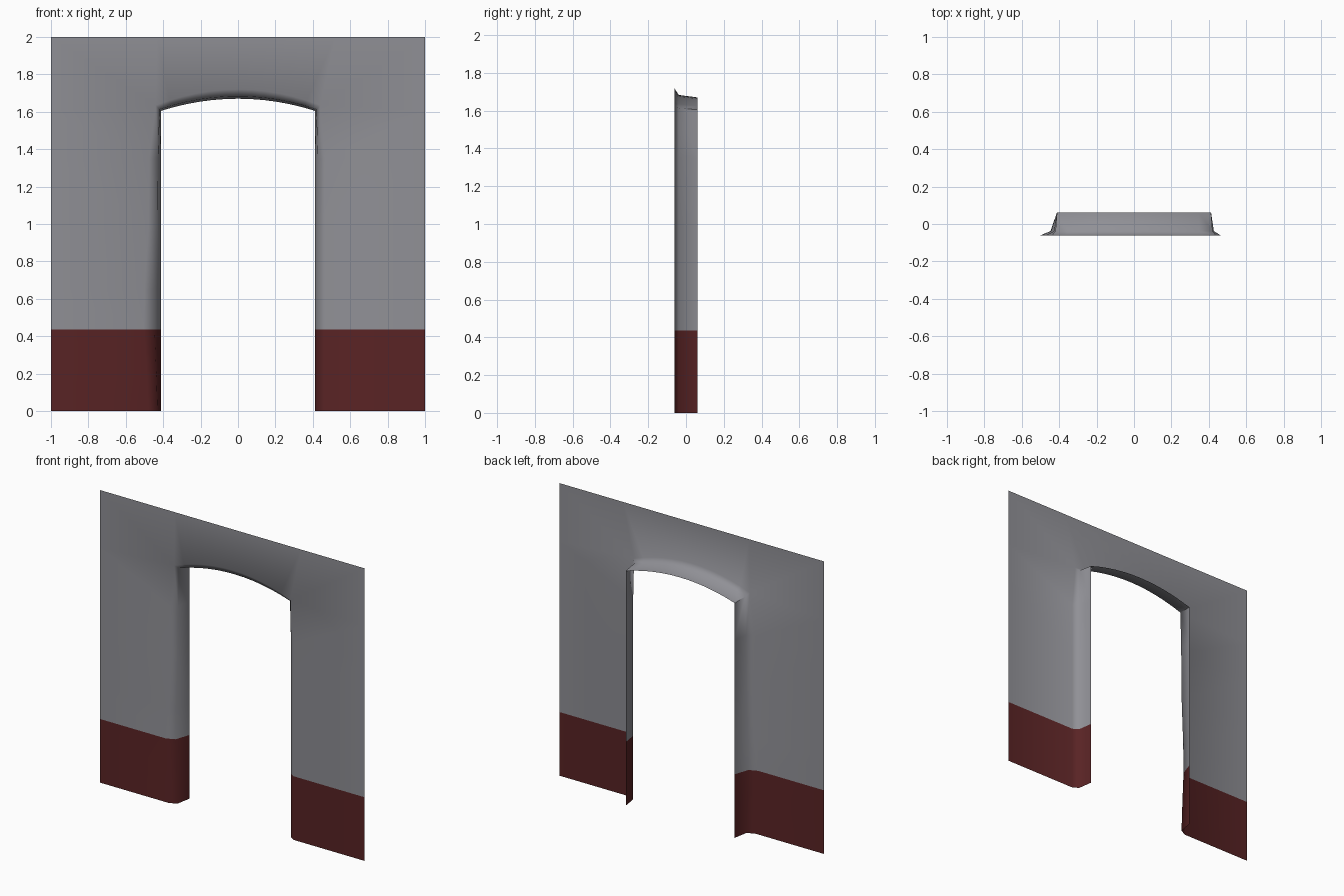
import bpy, bmesh, math

if "Cube" in bpy.data.objects:
    bpy.data.objects.remove(bpy.data.objects["Cube"])

BACK, MID, FRONT = 0.062, -0.038, -0.062
BAND = 0.435      # top of the painted lower band
SPRING = 1.605    # where the arch starts
ARCH_STEPS = 12


def material(name, rgb):
    m = bpy.data.materials.new(name)
    m.diffuse_color = (*rgb, 1.0)
    m.use_nodes = True
    m.node_tree.nodes["Principled BSDF"].inputs["Base Color"].default_value = m.diffuse_color
    return m


def jamb_columns(side):
    """Rows of (back, mid, front, outer) points up one side of the opening."""
    rows = []
    for z in (0.0, 0.2, BAND, 0.65, 1.0, 1.35, SPRING):
        bulge = math.exp(-((z - 0.5) / 0.35) ** 2)
        if side < 0:
            mid, front = 0.427 + 0.02 * bulge, 0.475 + 0.03 * bulge
        else:
            mid, front = 0.427, 0.465
        if z == SPRING:
            mid, front = 0.42, 0.44
        zf = z + (0.03 if z == SPRING else 0)
        rows.append([(side * 0.412, BACK, z), (side * mid, MID, z + (0.008 if z == SPRING else 0)),
                     (side * front, FRONT, zf), (side, FRONT, z)])
    return rows


def arch_columns():
    """Columns across the arch between the two springing points."""
    rows = []
    for i in range(1, ARCH_STEPS):
        t = -1 + 2 * i / ARCH_STEPS
        rise = 1 - t * t
        rows.append([(0.412 * t, BACK, SPRING + 0.065 * rise),
                     (0.42 * t, MID, SPRING + 0.008 + 0.07 * rise),
                     (0.44 * t, FRONT, SPRING + 0.03 + 0.085 * rise),
                     (0.52 * t, FRONT, 2.0)])
    return rows


bm = bmesh.new()


def add(rows):
    return [[bm.verts.new(p) for p in r] for r in rows]


def skin(rows):
    for a, b in zip(rows, rows[1:]):
        for j in range(3):
            bm.faces.new((a[j], b[j], b[j + 1], a[j + 1]))


# Jambs and side walls
left, right = add(jamb_columns(-1)), add(jamb_columns(1))
skin(left)
skin(right)

# Arch, lintel and the two upper corners
ends = []
for col, s in ((left[-1], -1), (right[-1], 1)):
    top = bm.verts.new((0.52 * s, FRONT, 2.0))
    corner = bm.verts.new((s, FRONT, 2.0))
    bm.faces.new((col[2], col[3], corner, top))
    ends.append(col[:3] + [top])
skin([ends[0]] + add(arch_columns()) + [ends[1]])

# Face the wall forwards
bmesh.ops.recalc_face_normals(bm, faces=bm.faces)
bm.normal_update()
if sum(f.normal.y * f.calc_area() for f in bm.faces) > 0:
    bmesh.ops.reverse_faces(bm, faces=bm.faces)
    bm.normal_update()

# Lower band colour, smooth rounding, sharp arch corners
for f in bm.faces:
    f.smooth = True
    f.material_index = 1 if f.calc_center_median().z < BAND else 0
for e in bm.edges:
    if len(e.link_faces) == 2:
        e.smooth = e.calc_face_angle() < math.radians(70)

mesh = bpy.data.meshes.new("archway_wall")
bm.to_mesh(mesh)
bm.free()
mesh.materials.append(material("grey plaster", (0.28, 0.28, 0.305)))
mesh.materials.append(material("dark red paint", (0.1, 0.017, 0.018)))
wall = bpy.data.objects.new("archway_wall", mesh)
bpy.context.collection.objects.link(wall)
